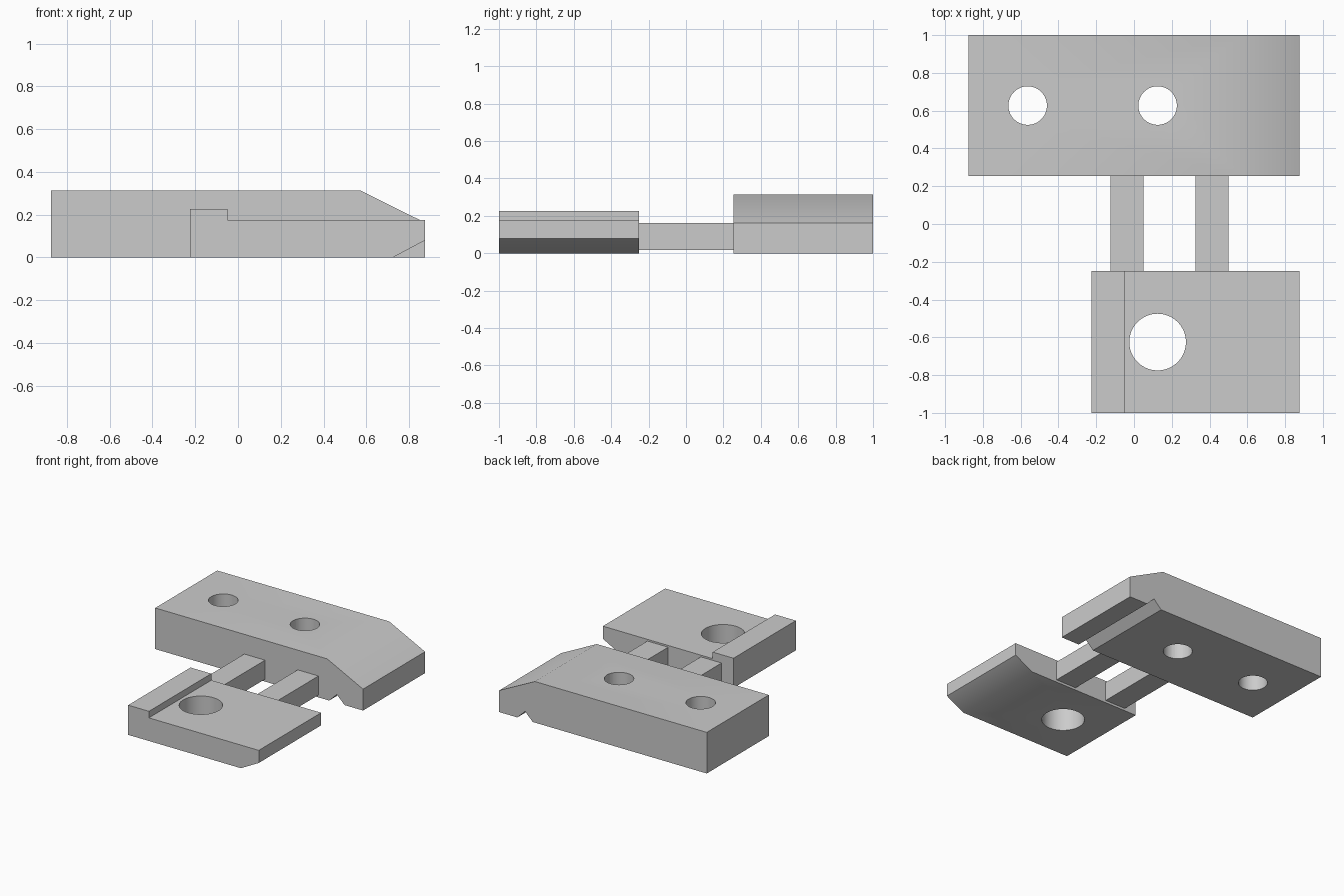
import bpy
import bmesh
from mathutils import Vector

cube = bpy.data.objects.get("Cube")
if cube:
    bpy.data.objects.remove(cube, do_unlink=True)

grey = bpy.data.materials.new("plain grey")
grey.use_nodes = True
grey.diffuse_color = (0.6, 0.6, 0.6, 1)
grey.node_tree.nodes["Principled BSDF"].inputs["Base Color"].default_value = (0.6, 0.6, 0.6, 1)


def extrude_profile(name, profile, y0, y1):
    """Extrude an x-z outline along y."""
    bm = bmesh.new()
    face = bm.faces.new([bm.verts.new((x, y0, z)) for x, z in profile])
    ext = bmesh.ops.extrude_face_region(bm, geom=[face])
    verts = [g for g in ext["geom"] if isinstance(g, bmesh.types.BMVert)]
    bmesh.ops.translate(bm, verts=verts, vec=Vector((0, y1 - y0, 0)))
    bmesh.ops.recalc_face_normals(bm, faces=bm.faces)
    mesh = bpy.data.meshes.new(name)
    bm.to_mesh(mesh)
    bm.free()
    mesh.materials.append(grey)
    obj = bpy.data.objects.new(name, mesh)
    bpy.context.collection.objects.link(obj)
    return obj


def drill(obj, x, y, radius):
    """Cut a vertical round hole right through a part."""
    bpy.ops.mesh.primitive_cylinder_add(vertices=64, radius=radius, depth=2, location=(x, y, 0))
    cutter = bpy.context.object
    cutter.hide_render = True
    cutter.data.materials.append(grey)
    mod = obj.modifiers.new("hole", "BOOLEAN")
    mod.operation = "DIFFERENCE"
    mod.solver = "EXACT"
    mod.object = cutter
    bpy.ops.object.select_all(action="DESELECT")
    obj.select_set(True)
    bpy.context.view_layer.objects.active = obj
    bpy.ops.object.modifier_apply(modifier=mod.name)
    bpy.data.objects.remove(cutter, do_unlink=True)
    bpy.ops.object.shade_smooth_by_angle()


# Long rear block: sloped top end, V groove underneath
rear = extrude_profile("rear_block", [
    (-0.875, 0), (0.59, 0), (0.655, 0.063), (0.72, 0), (0.875, 0),
    (0.875, 0.163), (0.573, 0.313), (-0.875, 0.313)], 0.254, 1)
for x in (-0.563, 0.125):
    drill(rear, x, 0.627, 0.102)

# Short front block: raised lip, chamfered lower edge
front = extrude_profile("front_block", [
    (-0.225, 0), (0.725, 0), (0.875, 0.08), (0.875, 0.176),
    (-0.05, 0.176), (-0.05, 0.226), (-0.225, 0.226)], -1, -0.25)
drill(front, 0.125, -0.625, 0.15)

# Two bars joining the blocks
for name, x in (("right_bar", -0.125), ("left_bar", 0.325)):
    extrude_profile(name, [(x, 0.018), (x + 0.175, 0.018),
                           (x + 0.175, 0.163), (x, 0.163)], -0.25, 0.254)
